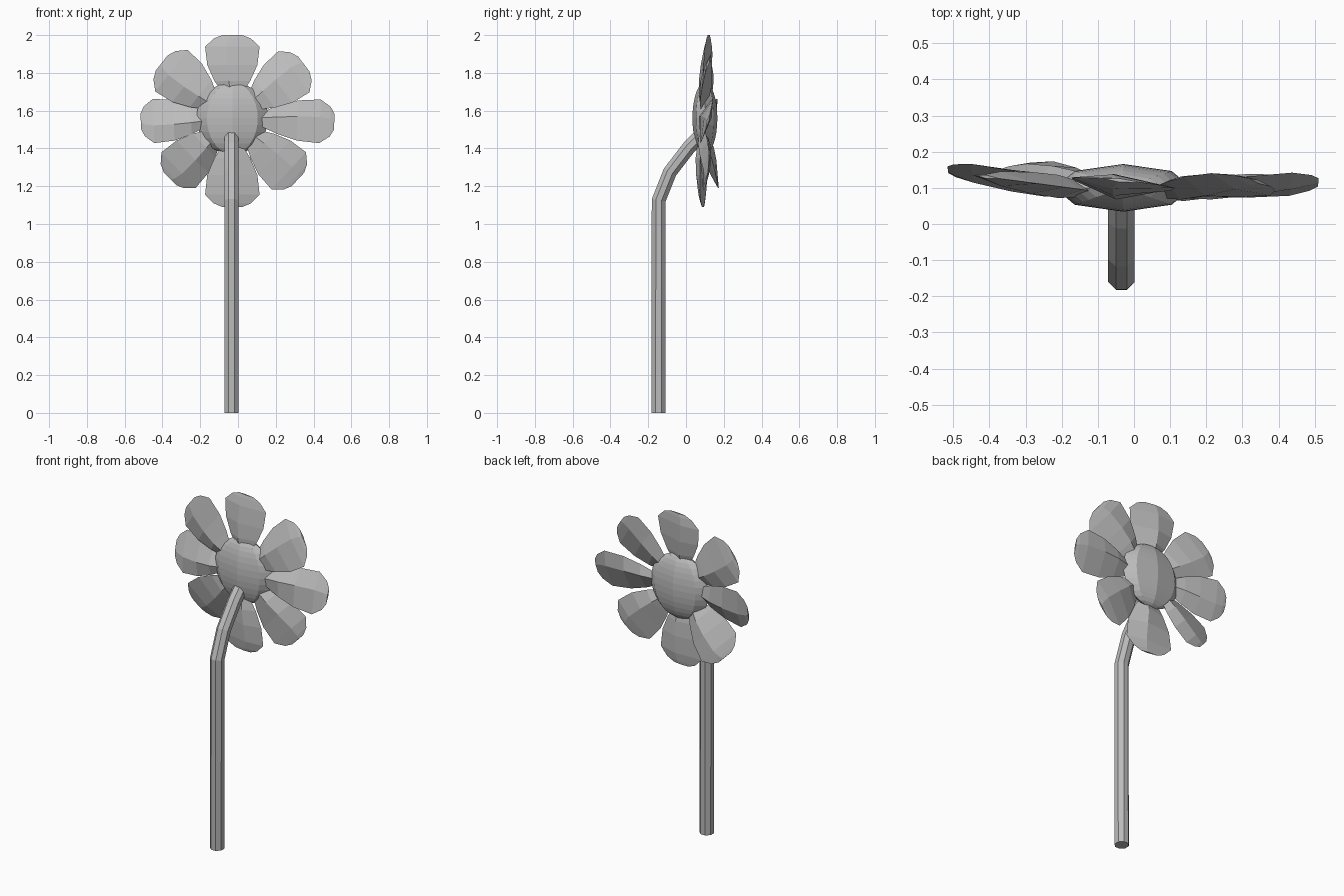
import bpy, bmesh
from math import sin, cos, pi, radians
from mathutils import Vector, Matrix

cube = bpy.data.objects.get("Cube")
if cube:
    bpy.data.objects.remove(cube, do_unlink=True)

grey = bpy.data.materials.new("plain_grey")
grey.use_nodes = True
colour = (0.5, 0.5, 0.5, 1)
grey.diffuse_color = colour
grey.node_tree.nodes["Principled BSDF"].inputs["Base Color"].default_value = colour

CENTRE = Vector((-0.03, 0.10, 1.56))


def finish(name, bm):
    bmesh.ops.recalc_face_normals(bm, faces=bm.faces)
    mesh = bpy.data.meshes.new(name)
    bm.to_mesh(mesh)
    bm.free()
    mesh.materials.append(grey)
    obj = bpy.data.objects.new(name, mesh)
    bpy.context.collection.objects.link(obj)
    return obj


def loft(name, rings):
    """Skin a list of equal-length point rings and cap both ends."""
    bm = bmesh.new()
    rows = [[bm.verts.new(p) for p in ring] for ring in rings]
    n = len(rows[0])
    for a, b in zip(rows, rows[1:]):
        for i in range(n):
            j = (i + 1) % n
            bm.faces.new((a[i], a[j], b[j], b[i]))
    bm.faces.new(rows[0])
    bm.faces.new(rows[-1])
    return finish(name, bm)


# Stem: octagonal tube with mitred bends in the y-z plane
path = [Vector((-0.035, y, z)) for y, z in
        ((-0.145, 0), (-0.145, 1.125), (-0.085, 1.275), (0.015, 1.405), (0.08, 1.47))]
rings = []
for i, p in enumerate(path):
    before = (p - path[i - 1]).normalized() if i else Vector((0, 0, 1))
    after = (path[i + 1] - p).normalized() if i + 1 < len(path) else before
    along = (before + after).normalized()
    side = along.cross(Vector((1, 0, 0)))
    rings.append([p + 0.04 * (Vector((1, 0, 0)) * cos(a) + side * sin(a))
                  for a in [(k + 0.5) * pi / 4 for k in range(8)]])
loft("stem", rings)

# Flower centre: flattened sphere with few upright segments
bm = bmesh.new()
bmesh.ops.create_uvsphere(bm, u_segments=8, v_segments=16, radius=1)
bmesh.ops.transform(bm, verts=bm.verts, matrix=Matrix.Translation(CENTRE)
                    @ Matrix.Diagonal((0.19, 0.066, 0.19, 1)))
finish("flower_centre", bm)

# Petals: fraction of length, share of half width, half thickness
SECTIONS = ((0.28, 0.32, 0.02), (0.45, 0.66, 0.032), (0.64, 0.92, 0.03),
            (0.86, 1.0, 0.02), (0.96, 0.68, 0.01), (1.0, 0.36, 0.005))
BASE_DEPTH = -0.02


def petal(name, angle, length, width, tilt, twist):
    a = radians(angle)
    out = Vector((cos(a), 0, sin(a)))
    across = Vector((-sin(a), 0, cos(a)))
    back = Vector((0, 1, 0))
    rings = []
    for f, w, t in SECTIONS:
        depth = BASE_DEPTH * (1 - f) + tilt * f
        mid = CENTRE + out * (length * f) + back * depth
        edge = (across * cos(twist) + back * sin(twist)) * (w * width)
        ridge = edge * 0.2
        rings.append((mid + edge, mid + ridge + back * t,
                      mid - edge, mid + ridge - back * t))
    loft(name, rings)


# Name, angle, length, half width, backward tilt, twist
for spec in (("petal_top", 90, 0.44, 0.145, 0.02, 0.1),
             ("petal_upper_left", 37, 0.475, 0.14, 0.015, 0.22),
             ("petal_left", -2, 0.54, 0.12, 0.015, 0.27),
             ("petal_lower_left", -43, 0.475, 0.135, 0.01, 0.12),
             ("petal_bottom", -90, 0.47, 0.145, -0.01, -0.1),
             ("petal_lower_right", -136, 0.46, 0.135, 0.05, 0.25),
             ("petal_right", 182, 0.485, 0.12, 0.05, -0.22),
             ("petal_upper_right", 142, 0.475, 0.14, 0.03, 0.08)):
    petal(*spec)
